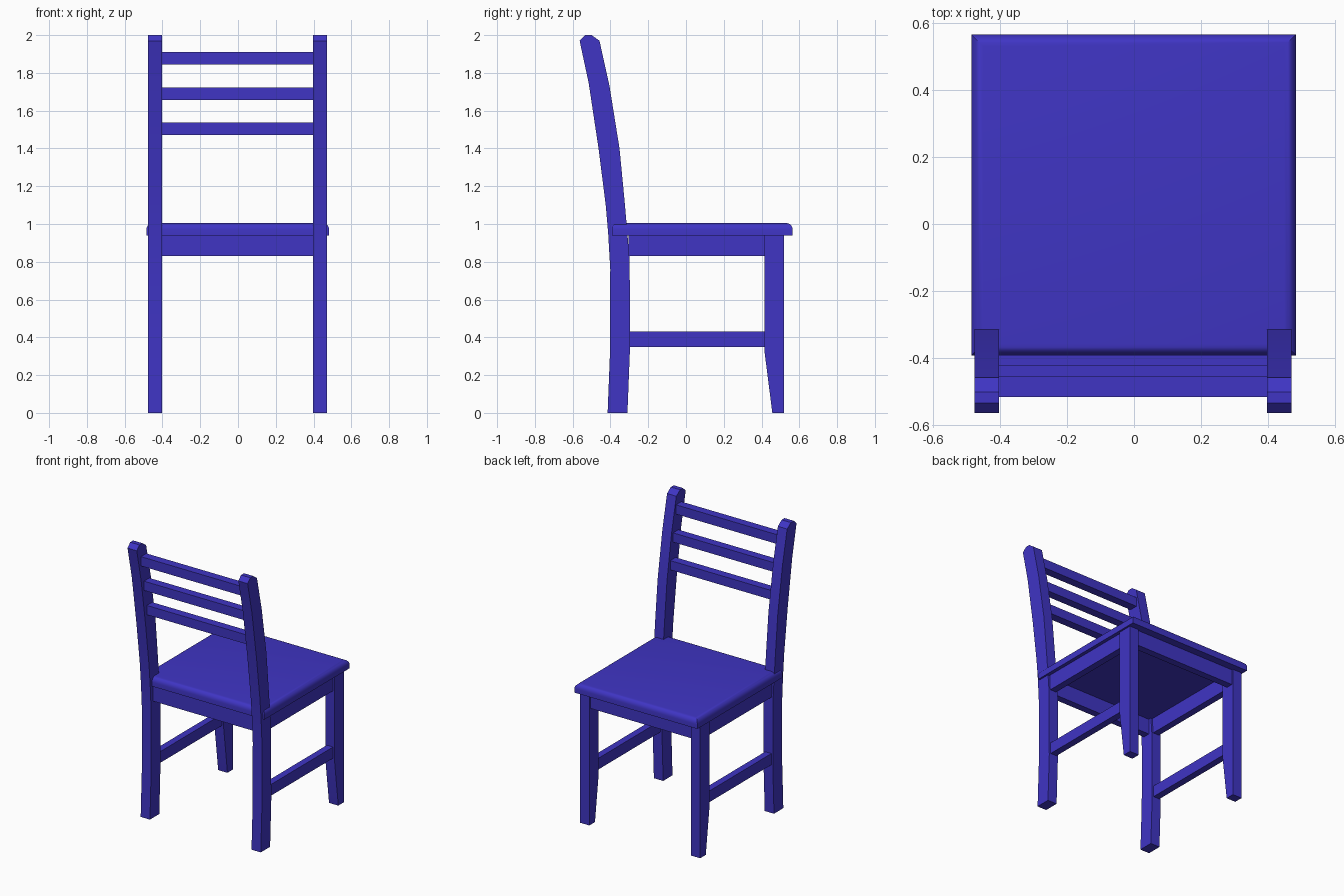
import bpy, bmesh, math

if "Cube" in bpy.data.objects:
    bpy.data.objects.remove(bpy.data.objects["Cube"])

CX = -0.003          # centre line of the frame
IN, OUT = 0.40, 0.473  # inner and outer x of the legs

mat = bpy.data.materials.new("blue_paint")
mat.diffuse_color = (0.05, 0.035, 0.55, 1)
mat.use_nodes = True
mat.node_tree.nodes["Principled BSDF"].inputs["Base Color"].default_value = mat.diffuse_color


def finish(name, bm):
    bmesh.ops.recalc_face_normals(bm, faces=bm.faces)
    me = bpy.data.meshes.new(name)
    bm.to_mesh(me)
    bm.free()
    ob = bpy.data.objects.new(name, me)
    bpy.context.collection.objects.link(ob)
    me.materials.append(mat)
    bpy.ops.object.select_all(action='DESELECT')
    ob.select_set(True)
    bpy.context.view_layer.objects.active = ob
    bpy.ops.object.shade_smooth_by_angle(angle=math.radians(25))
    return ob


def extrude_profile(name, pts, x0, x1):
    """Side profile (y, z) extruded along x."""
    bm = bmesh.new()
    face = bm.faces.new([bm.verts.new((x0, y, z)) for y, z in pts])
    new = bmesh.ops.extrude_face_region(bm, geom=[face])["geom"]
    bmesh.ops.translate(bm, vec=(x1 - x0, 0, 0),
                        verts=[v for v in new if isinstance(v, bmesh.types.BMVert)])
    return finish(name, bm)


def box_mesh(x, y, z):
    bm = bmesh.new()
    bmesh.ops.create_cube(bm, size=1)
    for v in bm.verts:
        v.co = [(a + b) / 2 + c * (b - a) for c, (a, b) in zip(v.co, (x, y, z))]
    return bm


back_profile = [
    (-0.415, 0), (-0.402, 0.33), (-0.401, 0.76), (-0.412, 0.95), (-0.425, 1.1),
    (-0.463, 1.4), (-0.515, 1.745), (-0.563, 1.97), (-0.533, 2.0), (-0.50, 2.0),
    (-0.458, 1.97), (-0.405, 1.73), (-0.352, 1.4), (-0.325, 1.12), (-0.312, 0.97),
    (-0.298, 0.80), (-0.297, 0.33), (-0.31, 0)]
front_profile = [(0.457, 0), (0.52, 0), (0.52, 0.94), (0.415, 0.94), (0.415, 0.33)]

# legs, side aprons and side stretchers
for side, s in (("left", -1), ("right", 1)):
    a, b = sorted((CX + s * IN, CX + s * OUT))
    extrude_profile(f"back_post_{side}", back_profile, a, b)
    extrude_profile(f"front_leg_{side}", front_profile, a, b)
    rail = (a + 0.012, b - 0.012)
    finish(f"side_apron_{side}", box_mesh(rail, (-0.305, 0.42), (0.83, 0.94)))
    finish(f"side_stretcher_{side}", box_mesh(rail, (-0.305, 0.425), (0.35, 0.43)))

# front and back aprons, backrest slats
span = (CX - IN - 0.005, CX + IN + 0.005)
finish("front_apron", box_mesh(span, (0.46, 0.51), (0.83, 0.94)))
finish("back_apron", box_mesh(span, (-0.38, -0.33), (0.83, 0.94)))
for i, (yc, zc) in enumerate(((-0.42, 1.505), (-0.452, 1.69), (-0.485, 1.877))):
    finish(f"back_slat_{i + 1}",
           box_mesh(span, (yc - 0.03, yc + 0.03), (zc - 0.033, zc + 0.033)))

# seat with rounded upper rim
bm = box_mesh((-0.485, 0.483), (-0.392, 0.565), (0.94, 1.005))
rim = [e for e in bm.edges if all(v.co.z > 1.0 for v in e.verts)]
bmesh.ops.bevel(bm, geom=rim, offset=0.035, segments=5, profile=0.5, affect='EDGES')
finish("seat", bm)
